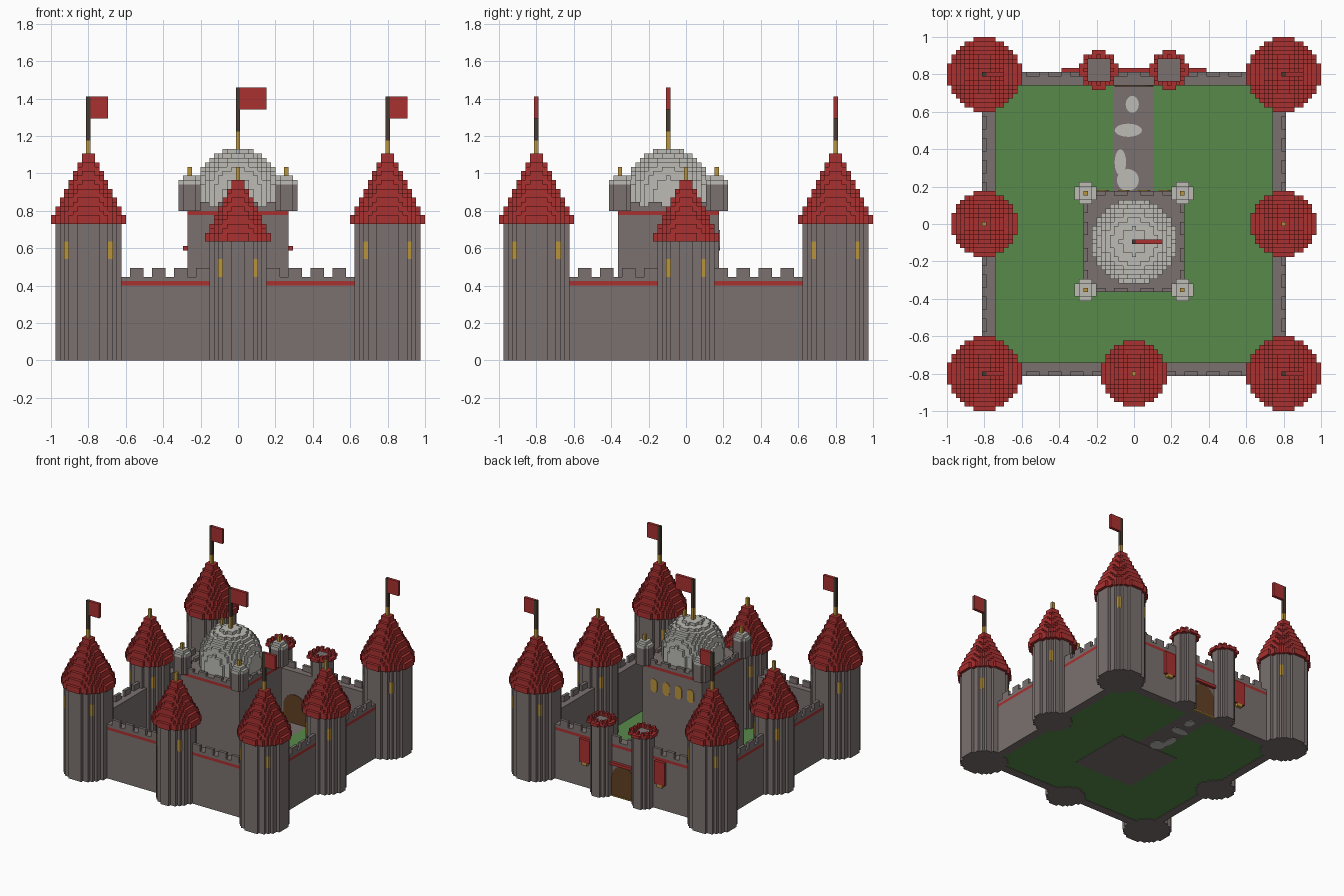
import bpy, bmesh, math

V = 2 / 85  # size of one building block

if "Cube" in bpy.data.objects:
    bpy.data.objects.remove(bpy.data.objects["Cube"])


def material(name, r, g, b):
    lin = [((c / 255 + 0.055) / 1.055) ** 2.4 for c in (r, g, b)] + [1]
    m = bpy.data.materials.new(name)
    m.use_nodes = True
    m.diffuse_color = lin
    m.node_tree.nodes["Principled BSDF"].inputs["Base Color"].default_value = lin
    return m


STONE, RED, GREEN, PALE, GOLD, POLE, DOOR = range(7)
MATS = [material("stone", 122, 113, 111), material("roof red", 170, 48, 48),
        material("grass", 88, 138, 74), material("pale stone", 188, 187, 181),
        material("gold", 186, 148, 60), material("dark wood", 72, 58, 46),
        material("door brown", 98, 64, 36)]


class Part:
    """A mesh measured in blocks."""

    def __init__(self):
        self.bm = bmesh.new()

    def face(self, pts, mat):
        f = self.bm.faces.new([self.bm.verts.new([c * V for c in p]) for p in pts])
        f.material_index = mat

    def box(self, x0, x1, y0, y1, z0, z1, mat):
        self.prism([(x0, y0), (x1, y0), (x1, y1), (x0, y1)], z0, z1, mat)

    def prism(self, ring, z0, z1, mat):
        self.face([(x, y, z1) for x, y in ring], mat)
        self.face([(x, y, z0) for x, y in reversed(ring)], mat)
        for (ax, ay), (bx, by) in zip(ring, ring[1:] + ring[:1]):
            self.face([(ax, ay, z0), (bx, by, z0), (bx, by, z1), (ax, ay, z1)], mat)

    def slab(self, cells, z0, z1, mat, cx=0, cy=0):
        """Extrude a set of square cells, with sides only on its outline."""
        h = 0.5
        for x, y in cells:
            px, py = x + cx, y + cy
            sq = [(px - h, py - h), (px + h, py - h), (px + h, py + h), (px - h, py + h)]
            self.face([(a, b, z1) for a, b in sq], mat)
            self.face([(a, b, z0) for a, b in reversed(sq)], mat)
            for i, (dx, dy) in enumerate([(0, -1), (1, 0), (0, 1), (-1, 0)]):
                if (x + dx, y + dy) not in cells:
                    (ax, ay), (bx, by) = sq[i], sq[(i + 1) % 4]
                    self.face([(ax, ay, z0), (bx, by, z0), (bx, by, z1), (ax, ay, z1)], mat)

    def done(self, name, turn=0):
        bmesh.ops.remove_doubles(self.bm, verts=self.bm.verts, dist=1e-5)
        me = bpy.data.meshes.new(name)
        self.bm.to_mesh(me)
        self.bm.free()
        for m in MATS:
            me.materials.append(m)
        ob = bpy.data.objects.new(name, me)
        ob.rotation_euler.z = turn
        bpy.context.collection.objects.link(ob)


def disc(r, inner=-1):
    n = range(-int(r), int(r) + 1)
    return {(x, y) for x in n for y in n if inner < math.hypot(x, y) <= r}


def merlon(i):
    return abs(i) % 5 >= 2


def pole(p, x, y, z, gold_top, top=0, flag=0):
    p.box(x - .5, x + .5, y - .5, y + .5, z, gold_top, GOLD)
    if top:
        p.box(x - .5, x + .5, y - .5, y + .5, gold_top, top, POLE)
        p.box(x + .5, x + .5 + flag, y - .5, y + .5, top - 5, top, RED)


def tower(name, x, y, r, height, win, gold, top=0):
    p = Part()
    p.slab(disc(r + .3), 0, height, STONE, x, y)
    for sx in (-win, win):
        for sy in (-win, win):
            p.box(x + sx - .54, x + sx + .54, y + sy - .54, y + sy + .54,
                  height - 8, height - 4, GOLD)
    # Stepped cone roof
    layers = 2 * (r + 1)
    for i in range(layers):
        p.slab(disc(r + 1.45 - max(0, i - 1) / 2), height + i, height + i + 1, RED, x, y)
    pole(p, x, y, height + layers, gold, top, 4)
    p.done(name)


# Outer towers
for side, sx in (("right", -1), ("left", 1)):
    for end, sy in (("front", -1), ("back", 1)):
        tower(f"{end}_{side}_tower", 34 * sx, 34 * sy, 7, 31, 5, 50, 60)
    tower(f"{side}_middle_tower", 34 * sx, 0, 6, 27, 4, 44)
tower("front_middle_tower", 0, -34, 6, 27, 4, 44)

# Curtain walls with a red band and merlons
for k, name in enumerate(("front", "left", "back", "right")):
    p = Part()
    p.box(-34, 34, -34.5, -31.5, 0, 17, STONE)
    p.box(-34, 34, -34.5, -33.5, 17, 18, RED)
    p.box(-34, 34, -33.5, -31.5, 17, 18, STONE)
    p.box(-34, 34, -34.5, -31.5, 18, 19, STONE)
    p.slab({(i, -34) for i in range(-30, 31) if merlon(i)}, 19, 21, STONE)
    p.done(name + "_wall", k * math.pi / 2)

# Courtyard
p = Part()
for s in (-1, 1):
    p.box(min(4.5 * s, 32 * s), max(4.5 * s, 32 * s), -32, 32, .15, 1, GREEN)
p.box(-4.5, 4.5, -32, 0, .15, 1, GREEN)
p.done("grass")
p = Part()
p.box(-4.5, 4.5, 0, 32, .15, 1, STONE)
p.done("path")
p = Part()
for x, y, rx, ry in ((-.4, 27.2, 1.5, 1.9), (-1.3, 21.3, 3.1, 1.5),
                     (-3.1, 14, 1.3, 3), (-1.4, 10, 2.5, 2.5)):
    ring = [(x + rx * math.cos(a * math.tau / 20), y + ry * math.sin(a * math.tau / 20))
            for a in range(20)]
    p.prism(ring, 0, 1.1 + .02 * rx, PALE)
p.done("paving_patches")

# Keep
KY = -4
p = Part()
p.box(-11.5, 11.5, KY - 11.5, KY + 11.5, 0, 33, STONE)
p.box(-11.5, 11.5, KY - 11.5, KY + 11.5, 33, 34, RED)
p.box(-11.5, 11.5, KY - 11.5, KY + 11.5, 34, 35, STONE)
edge = {(x, y) for x in range(-11, 12) for y in range(-11, 12)
        if (abs(x) == 11 and merlon(y)) or (abs(y) == 11 and merlon(x))}
p.slab(edge, 35, 36, STONE, 0, KY)
p.done("keep")


def arch_plate(p, x, y0, y1, half, z0, z1, mat, round_base=False):
    """Upright plate with a rounded top."""
    ts = [math.pi * i / 12 for i in range(13)]
    ring = [(x + half * math.cos(t), z1 - half + half * math.sin(t)) for t in ts]
    if round_base:
        ring += [(x - half * math.cos(t), z0 + half - half * math.sin(t)) for t in ts]
    else:
        ring += [(x - half, z0), (x + half, z0)]
    p.face([(a, y0, b) for a, b in ring], mat)
    p.face([(a, y1, b) for a, b in reversed(ring)], mat)
    for (ax, az), (bx, bz) in zip(ring, ring[1:] + ring[:1]):
        p.face([(bx, y0, bz), (ax, y0, az), (ax, y1, az), (bx, y1, bz)], mat)


p = Part()
for x in (-7.05, -2.35, 2.35, 7.05):
    arch_plate(p, x, KY + 11.5, KY + 11.7, 1.3, 25, 29.6, GOLD, True)
p.done("keep_windows")

# Corner turrets of the keep
p = Part()
for x in (-11, 11):
    for y in (KY - 11, KY + 11):
        p.slab(disc(2.3), 34, 40, STONE, x, y)
        p.slab(disc(2.3), 40, 41, PALE, x, y)
        p.slab(disc(1.5), 41, 42, PALE, x, y)
        pole(p, x, y, 42, 44)
p.done("keep_turrets")

# Dome and main flag
p = Part()
for z in range(35, 48):
    up = max(0, z + .5 - 38.5)
    p.slab(disc(math.sqrt(9.5 ** 2 - up ** 2)), z, z + 1, PALE, 0, KY)
pole(p, 0, KY, 48, 52, 62, 6)
p.done("dome")

# Gatehouse
for side, s in (("right", -1), ("left", 1)):
    p = Part()
    x = 8 * s
    p.slab(disc(3.3), 0, 25.5, STONE, x, 35)
    p.slab(disc(4.3, 2.9), 25, 26, RED, x, 35)
    crown = {c for c in disc(3.7, 2.3) if (c[0] + c[1]) % 2}
    p.slab(crown, 26, 27, RED, x, 35)
    p.done(f"{side}_gate_tower")
    # Hanging banner
    p = Part()
    x = 14.5 * s
    p.box(x - 2, x + 2, 34.5, 35.5, 9, 17, RED)
    p.box(x - 1, x + 1, 34.5, 35.5, 8, 9, GOLD)
    p.done(f"{side}_banner")
p = Part()
arch_plate(p, 0, 34.5, 34.7, 4.4, 0, 11, DOOR)
arch_plate(p, 0, 31.3, 31.5, 4.4, 1, 11, DOOR)
p.box(-4.5, 4.5, 34.5, 35, 0, .3, GOLD)
p.done("gate_door")
p = Part()
p.box(-4.5, 4.5, 34.5, 35.5, 11, 12, RED)
p.done("gate_awning")
